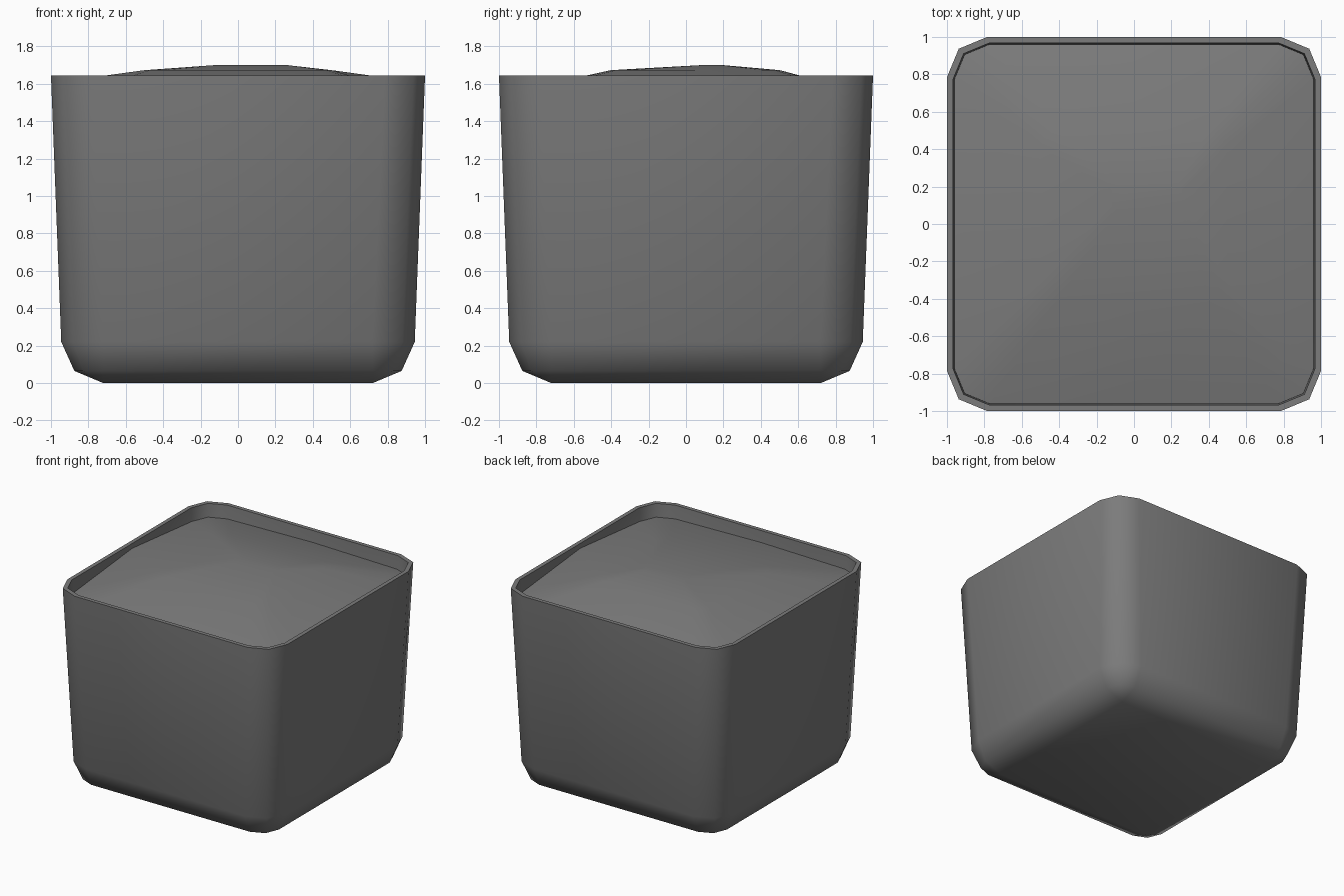
import bpy, bmesh, math

cube = bpy.data.objects.get("Cube")
if cube:
    bpy.data.objects.remove(cube, do_unlink=True)

grey = bpy.data.materials.new("dark_grey")
grey.use_nodes = True
grey.diffuse_color = (0.2, 0.2, 0.2, 1)
grey.node_tree.nodes["Principled BSDF"].inputs["Base Color"].default_value = (0.2, 0.2, 0.2, 1)


def rounded_square(half, straight):
    """Outline with two-segment corners and a midpoint on every side."""
    c = straight + (half - straight) * math.sqrt(0.5)
    quarter = [(half, 0), (half, straight), (c, c), (straight, half)]
    points = []
    for _ in range(4):
        points += quarter
        quarter = [(-y, x) for x, y in quarter]
    return points


def loft(name, rings, cap_start=False, cap_end=False):
    """Skin a stack of equal outlines into one smooth object."""
    bm = bmesh.new()
    loops = [[bm.verts.new(p) for p in ring] for ring in rings]
    for a, b in zip(loops, loops[1:]):
        for i in range(len(a)):
            j = (i + 1) % len(a)
            bm.faces.new((a[i], a[j], b[j], b[i]))
    if cap_start:
        bm.faces.new(loops[0][::-1])
    if cap_end:
        bm.faces.new(loops[-1])
    bmesh.ops.remove_doubles(bm, verts=bm.verts, dist=0.0005)
    bmesh.ops.dissolve_degenerate(bm, edges=bm.edges, dist=0.0005)
    mesh = bpy.data.meshes.new(name)
    bm.to_mesh(mesh)
    bm.free()
    mesh.materials.append(grey)
    ob = bpy.data.objects.new(name, mesh)
    bpy.context.collection.objects.link(ob)
    bpy.ops.object.select_all(action='DESELECT')
    ob.select_set(True)
    bpy.context.view_layer.objects.active = ob
    bpy.ops.object.shade_smooth_by_angle(angle=math.radians(60))
    return ob


# Pot: outer wall from the base up, over the rim, down the inner wall to the floor
profile = [(0.72, 0.72, 0), (0.875, 0.72, 0.065), (0.945, 0.72, 0.22),
           (1.0, 0.785, 1.645), (0.967, 0.775, 1.645),
           (0.91, 0.72, 0.24), (0.7, 0.7, 0.06)]
loft("pot", [[(x, y, z) for x, y in rounded_square(h, s)] for h, s, z in profile],
     cap_start=True, cap_end=True)


# Soil: low mound, lowest in the corners and highest on the left and right edges
def edge_height(x, y):
    if abs(y) < 0.01:
        return 1.61
    if abs(x) < 0.01:
        return 1.55
    return 1.535


outline = rounded_square(0.961, 0.772)
edge = [(x, y, edge_height(x, y)) for x, y in outline]
shoulder = [(0.52 * x, 0.05 + 0.47 * y, 1.673) for x, y in outline]
crown = [(0.07 + 0.2 * x, 0.14 + 0.06 * y, 1.7) for x, y in outline]
loft("soil", [edge, shoulder, crown], cap_end=True)
